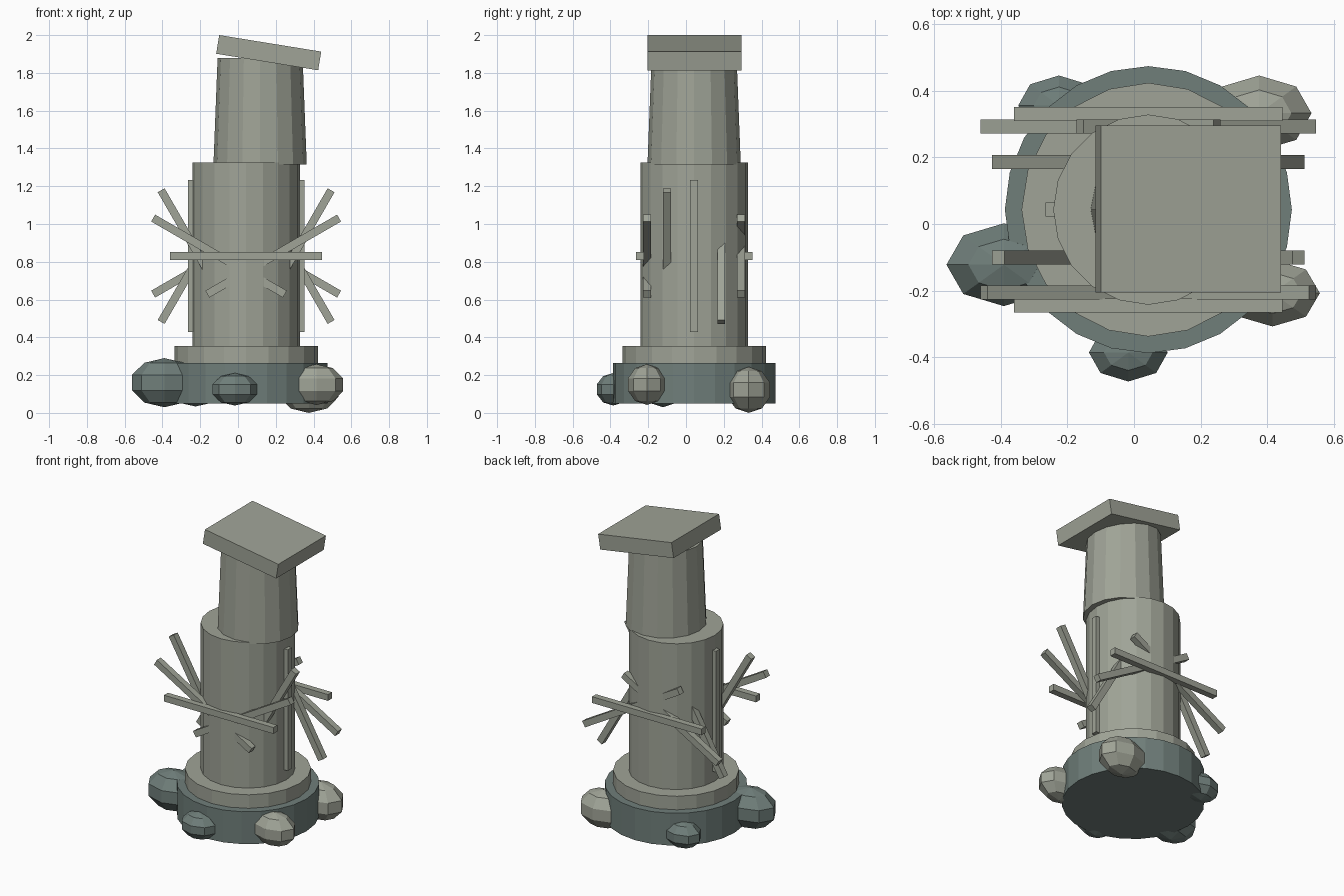
import bpy, bmesh, math
from mathutils import Matrix, Vector

if "Cube" in bpy.data.objects:
    bpy.data.objects.remove(bpy.data.objects["Cube"])


def material(name, rgb):
    m = bpy.data.materials.new(name)
    m.diffuse_color = (*rgb, 1)
    m.use_nodes = True
    m.node_tree.nodes["Principled BSDF"].inputs["Base Color"].default_value = m.diffuse_color
    return m


STONE = material("grey_stone", (0.35, 0.37, 0.31))
TEAL = material("dark_teal_stone", (0.16, 0.21, 0.195))
C = 0.043  # tower axis in x and y


def finish(bm, name, mat, matrix):
    mesh = bpy.data.meshes.new(name)
    bm.transform(matrix)
    bm.to_mesh(mesh)
    bm.free()
    mesh.materials.append(mat)
    ob = bpy.data.objects.new(name, mesh)
    bpy.context.collection.objects.link(ob)


def drum(name, x, z0, z1, r0, r1, sides, mat):
    bm = bmesh.new()
    bmesh.ops.create_cone(bm, cap_ends=True, segments=sides,
                          radius1=r0, radius2=r1, depth=z1 - z0)
    finish(bm, name, mat, Matrix.Translation((x, C, (z0 + z1) / 2)))


def box(name, centre, size, tilt, mat):
    bm = bmesh.new()
    bmesh.ops.create_cube(bm, size=1)
    finish(bm, name, mat, Matrix.Translation(centre)
           @ Matrix.Rotation(tilt, 4, 'Y') @ Matrix.Diagonal((*size, 1)))


def boulder(name, centre, half, mat):
    # odd number of bands: the widest band is a flat belt
    bm = bmesh.new()
    bmesh.ops.create_uvsphere(bm, u_segments=8, v_segments=5, radius=1)
    belt = math.cos(math.radians(18))
    scale = (half[0] / belt, half[1] / belt, half[2], 1)
    finish(bm, name, mat, Matrix.Translation(centre) @ Matrix.Diagonal(scale))


# Stacked tower drums
drum("foundation", C, 0.05, 0.265, 0.43, 0.43, 24, TEAL)
drum("plinth", C, 0.265, 0.355, 0.38, 0.38, 20, STONE)
drum("tower_body", C, 0.355, 1.325, 0.285, 0.285, 20, STONE)
drum("upper_tower", 0.117, 1.315, 1.88, 0.247, 0.225, 16, STONE)

# Slipped roof slab
box("roof_slab", (0.1625, 0.045, 1.907), (0.547, 0.5, 0.10),
    math.radians(9.2), STONE)

# Ring of bars, each turned a further 30 degrees
for i in range(12):
    a = math.radians(30 * i)
    centre = Vector((C + 0.287 * math.cos(a), C + 0.287 * math.sin(a), 0.83))
    box(f"bar_{i + 1}", centre, (0.042, 0.042, 0.805), -a, STONE)

# Boulders around the foot
boulder("left_boulder", (-0.39, -0.122, 0.16), (0.172, 0.124, 0.13), TEAL)
boulder("front_boulder", (-0.017, -0.385, 0.125), (0.118, 0.087, 0.086), TEAL)
boulder("right_boulder", (0.415, -0.207, 0.15), (0.142, 0.1, 0.108), STONE)
boulder("back_right_boulder", (0.375, 0.332, 0.122), (0.157, 0.113, 0.122), STONE)
boulder("back_left_boulder", (-0.225, 0.355, 0.122), (0.122, 0.09, 0.088), TEAL)
